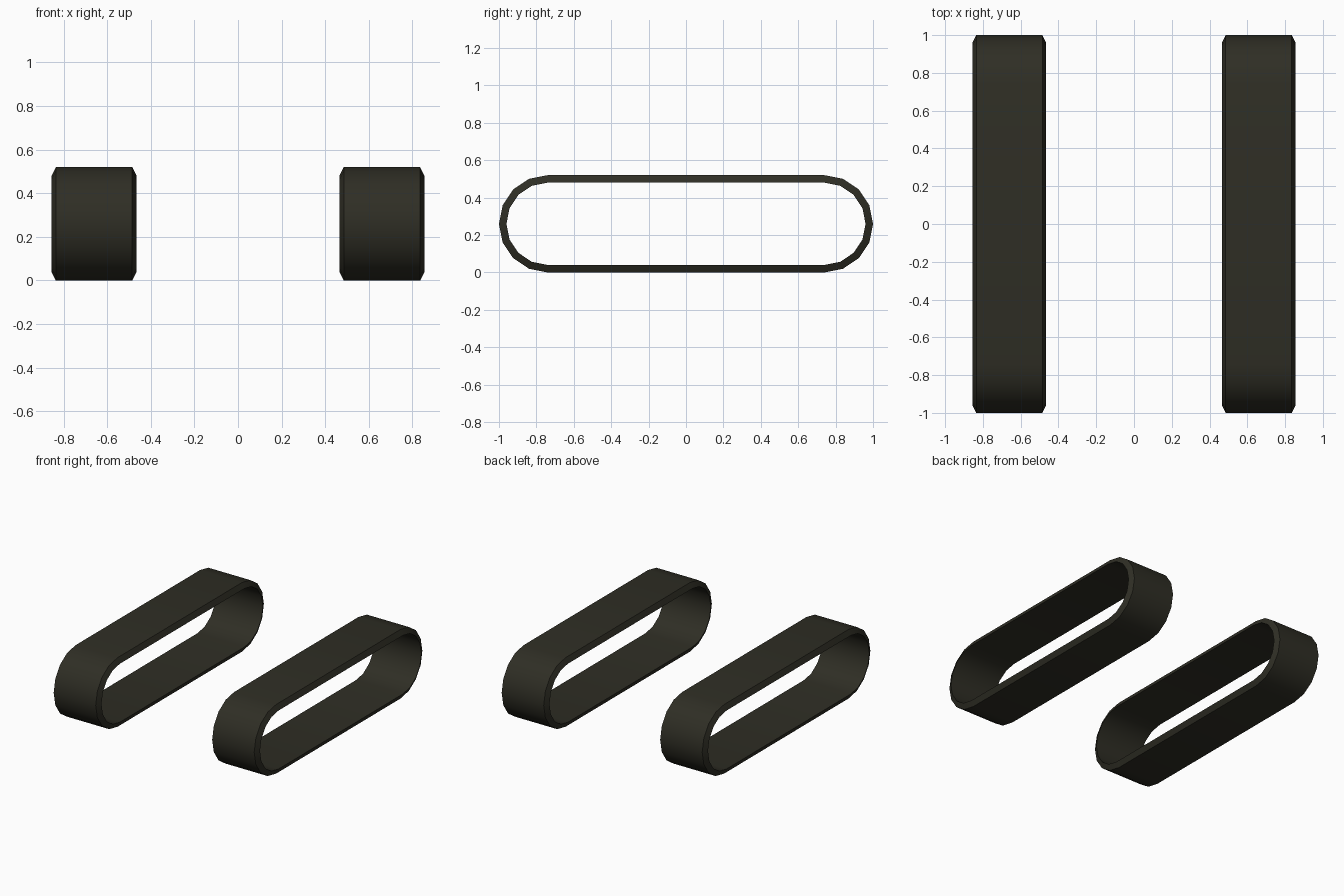
import bpy, bmesh, math

if "Cube" in bpy.data.objects:
    bpy.data.objects.remove(bpy.data.objects["Cube"])

rubber = bpy.data.materials.new("dark olive rubber")
rubber.diffuse_color = (0.028, 0.027, 0.018, 1)
rubber.use_nodes = True
rubber.node_tree.nodes["Principled BSDF"].inputs["Base Color"].default_value = rubber.diffuse_color

HALF_STRAIGHT, MID_Z = 0.74, 0.26
# cross-section of the band: (offset across the width, radius)
SECTION = [(-0.195, 0.22), (-0.175, 0.26), (0.175, 0.26), (0.195, 0.22)]


def stadium(radius):
    """Loop of (y, z) points: two half circles of eight segments joined by straights."""
    pts = []
    for side, start in ((1, -90), (-1, 90)):
        for i in range(9):
            a = math.radians(start + i * 22.5)
            pts.append((side * HALF_STRAIGHT + radius * math.cos(a),
                        MID_Z + radius * math.sin(a)))
    return pts


def make_track(name, cx):
    bm = bmesh.new()
    rings = [[bm.verts.new((cx + dx, y, z)) for y, z in stadium(r)]
             for dx, r in SECTION]
    # skin the outer tread, both chamfered rims and the inner surface
    for k in range(len(rings)):
        a, b = rings[k], rings[(k + 1) % len(rings)]
        for i in range(len(a)):
            j = (i + 1) % len(a)
            bm.faces.new((a[i], a[j], b[j], b[i]))
    bmesh.ops.recalc_face_normals(bm, faces=bm.faces)
    mesh = bpy.data.meshes.new(name)
    bm.to_mesh(mesh)
    bm.free()
    mesh.materials.append(rubber)
    obj = bpy.data.objects.new(name, mesh)
    bpy.context.collection.objects.link(obj)
    bpy.context.view_layer.objects.active = obj
    obj.select_set(True)
    bpy.ops.object.shade_smooth_by_angle(angle=math.radians(30))
    obj.select_set(False)


# left and right track bands
make_track("left_track", -0.66)
make_track("right_track", 0.66)
